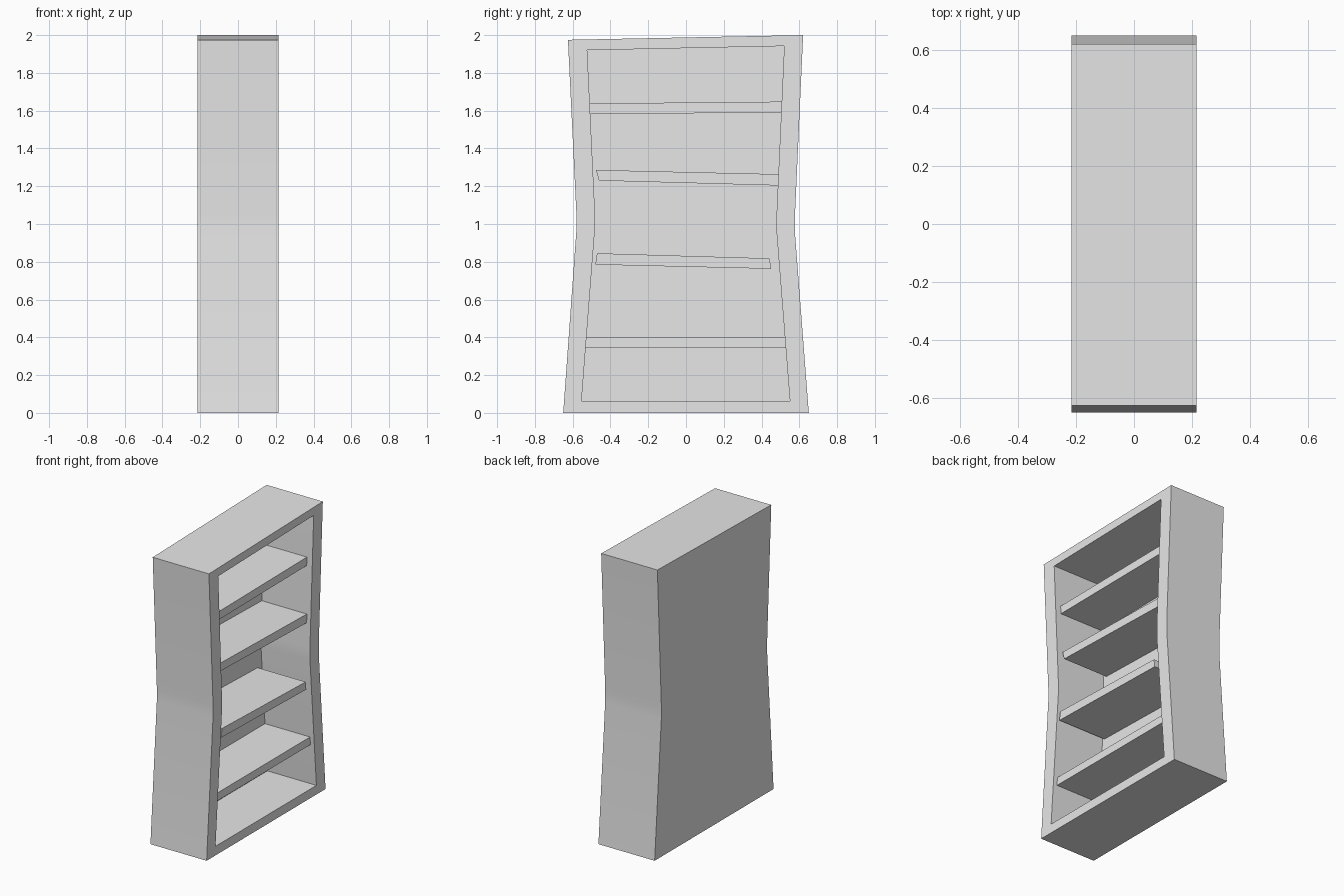
import bpy, bmesh

if "Cube" in bpy.data.objects:
    bpy.data.objects.remove(bpy.data.objects["Cube"])

grey = bpy.data.materials.new("light_grey")
grey.diffuse_color = (0.8, 0.8, 0.8, 1)
grey.use_nodes = True
grey.node_tree.nodes["Principled BSDF"].inputs["Base Color"].default_value = grey.diffuse_color

FRONT, BACK, PANEL = 0.215, -0.215, -0.16   # open side, rear side, inner rear wall


def finish(name, bm):
    bmesh.ops.recalc_face_normals(bm, faces=bm.faces)
    mesh = bpy.data.meshes.new(name)
    bm.to_mesh(mesh)
    bm.free()
    obj = bpy.data.objects.new(name, mesh)
    bpy.context.collection.objects.link(obj)
    mesh.materials.append(grey)
    bpy.ops.object.select_all(action='DESELECT')
    obj.select_set(True)
    bpy.context.view_layer.objects.active = obj
    bpy.ops.object.shade_smooth_by_angle(angle=0.5)
    return obj


def ring(bm, profile, x):
    return [bm.verts.new((x, y, z)) for y, z in profile]


def bridge(bm, a, b):
    n = len(a)
    for i in range(n):
        j = (i + 1) % n
        bm.faces.new((a[i], a[j], b[j], b[i]))


# Waisted cabinet: outer and inner outlines as (y, z)
outer = [(-0.65, 0), (0.65, 0), (0.577, 0.95), (0.576, 1.03),
         (0.62, 2.0), (-0.625, 1.975), (-0.58, 1.05), (-0.58, 0.97)]
inner = [(-0.553, 0.063), (0.55, 0.063), (0.48, 0.95), (0.479, 1.04),
         (0.52, 1.942), (-0.523, 1.92), (-0.482, 1.06), (-0.482, 0.98)]
bm = bmesh.new()
rings = [ring(bm, outer, BACK), ring(bm, outer, FRONT),
         ring(bm, inner, FRONT), ring(bm, inner, PANEL)]
for a, b in zip(rings, rings[1:]):
    bridge(bm, a, b)
bm.faces.new(rings[0])
bm.faces.new(rings[-1])
finish("cabinet", bm)

# Crooked shelves: (y, z) outline and front edge x; ends run into the walls where they touch
shelves = [
    ([(-0.56, 0.345), (0.56, 0.345), (0.56, 0.40), (-0.56, 0.40)], 0.185),
    ([(-0.48, 0.785), (0.45, 0.763), (0.443, 0.818), (-0.471, 0.845)], 0.208),
    ([(-0.461, 1.23), (0.52, 1.203), (0.52, 1.263), (-0.476, 1.286)], 0.185),
    ([(-0.53, 1.582), (0.53, 1.59), (0.53, 1.648), (-0.53, 1.638)], 0.173),
]
for i, (profile, front) in enumerate(shelves, 1):
    bm = bmesh.new()
    a, b = ring(bm, profile, PANEL - 0.02), ring(bm, profile, front)
    bridge(bm, a, b)
    bm.faces.new(a)
    bm.faces.new(b)
    finish(f"shelf_{i}", bm)
